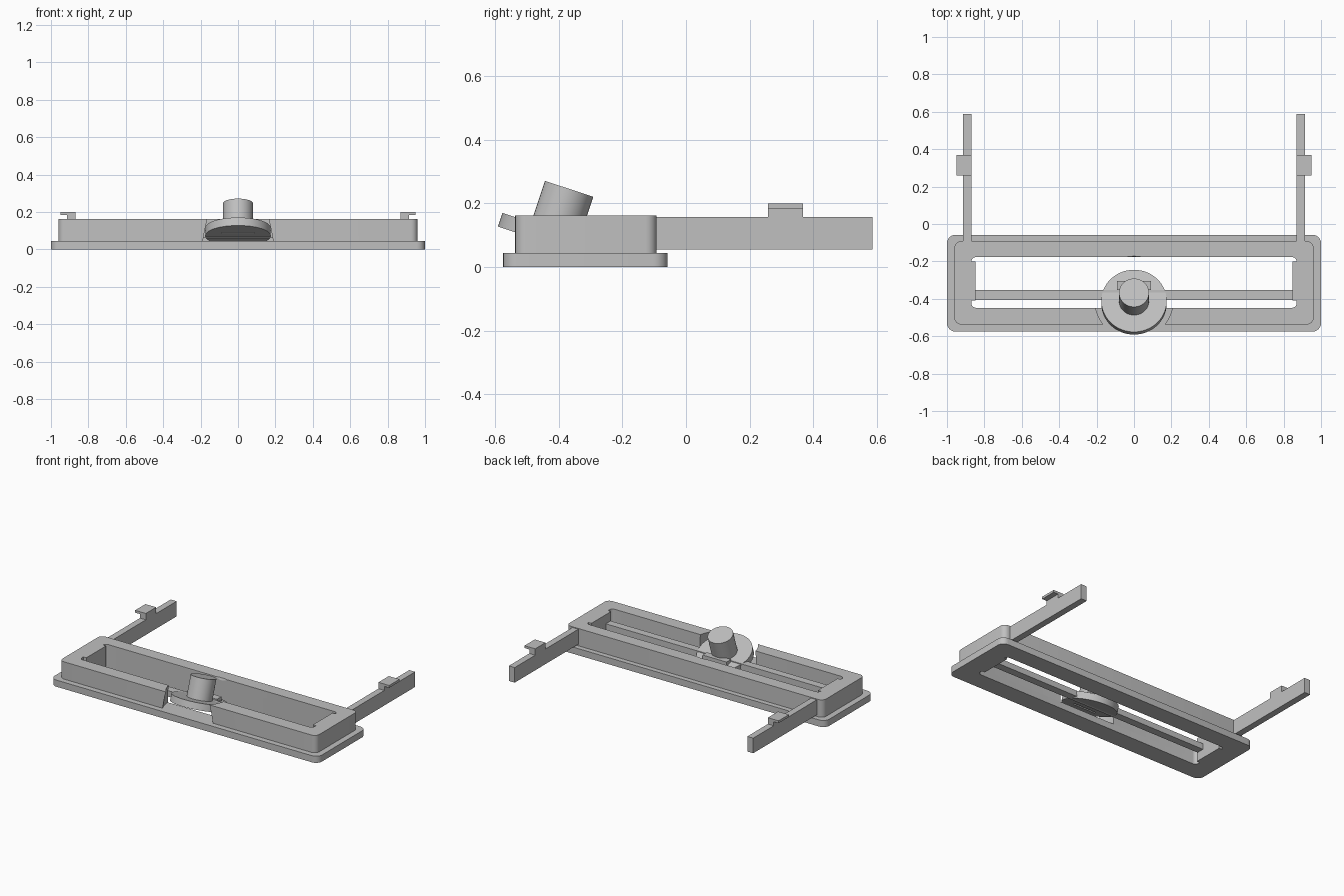
import bpy
import bmesh
import math
from mathutils import Matrix, Vector

if "Cube" in bpy.data.objects:
    bpy.data.objects.remove(bpy.data.objects["Cube"], do_unlink=True)

grey = bpy.data.materials.new("plain grey")
grey.use_nodes = True
colour = (0.53, 0.53, 0.53, 1)
grey.diffuse_color = colour
grey.node_tree.nodes["Principled BSDF"].inputs["Base Color"].default_value = colour


def finish(name, bm, smooth=False):
    mesh = bpy.data.meshes.new(name)
    bmesh.ops.recalc_face_normals(bm, faces=bm.faces)
    bm.to_mesh(mesh)
    bm.free()
    obj = bpy.data.objects.new(name, mesh)
    bpy.context.collection.objects.link(obj)
    mesh.materials.append(grey)
    if smooth:
        shade(obj)
    return obj


def shade(obj):
    bpy.ops.object.select_all(action='DESELECT')
    obj.select_set(True)
    bpy.context.view_layer.objects.active = obj
    bpy.ops.object.shade_smooth_by_angle(angle=math.radians(30))


def block(name, x, y, z, radius=0):
    """Box between limits, with optional rounded upright corners."""
    bm = bmesh.new()
    bmesh.ops.create_cube(bm, size=1)
    for v in bm.verts:
        v.co = Vector([a + (b - a) * (c + 0.5) for (a, b), c in zip((x, y, z), v.co)])
    if radius:
        upright = [e for e in bm.edges
                   if abs(e.verts[0].co.z - e.verts[1].co.z) > 0.001]
        bmesh.ops.bevel(bm, geom=upright, offset=radius, segments=6,
                        profile=0.5, affect='EDGES')
    return finish(name, bm, radius > 0)


# Shared tilted frame of the dial: origin at the centre of the disc top
tilt = Matrix.Translation((0, -0.411, 0.115)) @ Matrix.Rotation(math.radians(-18.4), 4, 'X')


def tilted_cylinder(name, radius, low, high):
    bm = bmesh.new()
    bmesh.ops.create_cone(bm, cap_ends=True, segments=64, radius1=radius,
                          radius2=radius, depth=high - low,
                          matrix=tilt @ Matrix.Translation((0, 0, (low + high) / 2)))
    return finish(name, bm, True)


def cut(obj, cutter):
    mod = obj.modifiers.new("cut", 'BOOLEAN')
    mod.operation = 'DIFFERENCE'
    mod.solver = 'EXACT'
    mod.object = cutter
    bpy.context.view_layer.objects.active = obj
    bpy.ops.object.modifier_apply(modifier=mod.name)


# Frame: wide flange below, narrower body above, shared long opening
flange = block("base_flange", (-1, 1), (-0.575, -0.058), (0, 0.045), 0.045)
body = block("frame_body", (-0.96, 0.96), (-0.537, -0.092), (0.045, 0.162), 0.035)
opening = block("opening_cutter", (-0.87, 0.87), (-0.448, -0.177), (-0.1, 0.4), 0.025)
clearance = tilted_cylinder("dial_clearance_cutter", 0.212, -0.4, 0.4)
cut(flange, opening)
cut(body, opening)
cut(body, clearance)
shade(flange)
shade(body)
for helper in (opening, clearance):
    bpy.data.objects.remove(helper, do_unlink=True)

# Cross bar inside the opening, with the stop tab behind the knob
block("cross_bar", (-0.85, 0.85), (-0.405, -0.353), (0.06, 0.1))
block("stop_tab", (-0.09, 0.09), (-0.353, -0.305), (0.06, 0.11))

# Tilted dial and knob
disc = tilted_cylinder("dial_disc", 0.175, -0.045, 0)
slot = block("slot_cutter", (-0.085, 0.085), (-0.06, -0.04), (-0.06, -0.028))
slot.matrix_world = tilt
bpy.context.view_layer.update()
cut(disc, slot)
bpy.data.objects.remove(slot, do_unlink=True)
shade(disc)
tilted_cylinder("dial_knob", 0.08, -0.01, 0.138)

# End pads, side arms and their hooked clips
for side, sign in (("left", 1), ("right", -1)):
    def span(a, b):
        return tuple(sorted((sign * a, sign * b)))

    block(side + "_end_pad", span(0.847, 0.875), (-0.41, -0.2), (0, 0.162))
    block(side + "_arm", span(0.87, 0.914), (-0.1, 0.587), (0.055, 0.157))
    block(side + "_clip_post", span(0.87, 0.914), (0.258, 0.368), (0.157, 0.184))
    block(side + "_clip_plate", span(0.87, 0.95), (0.258, 0.368), (0.184, 0.2))
